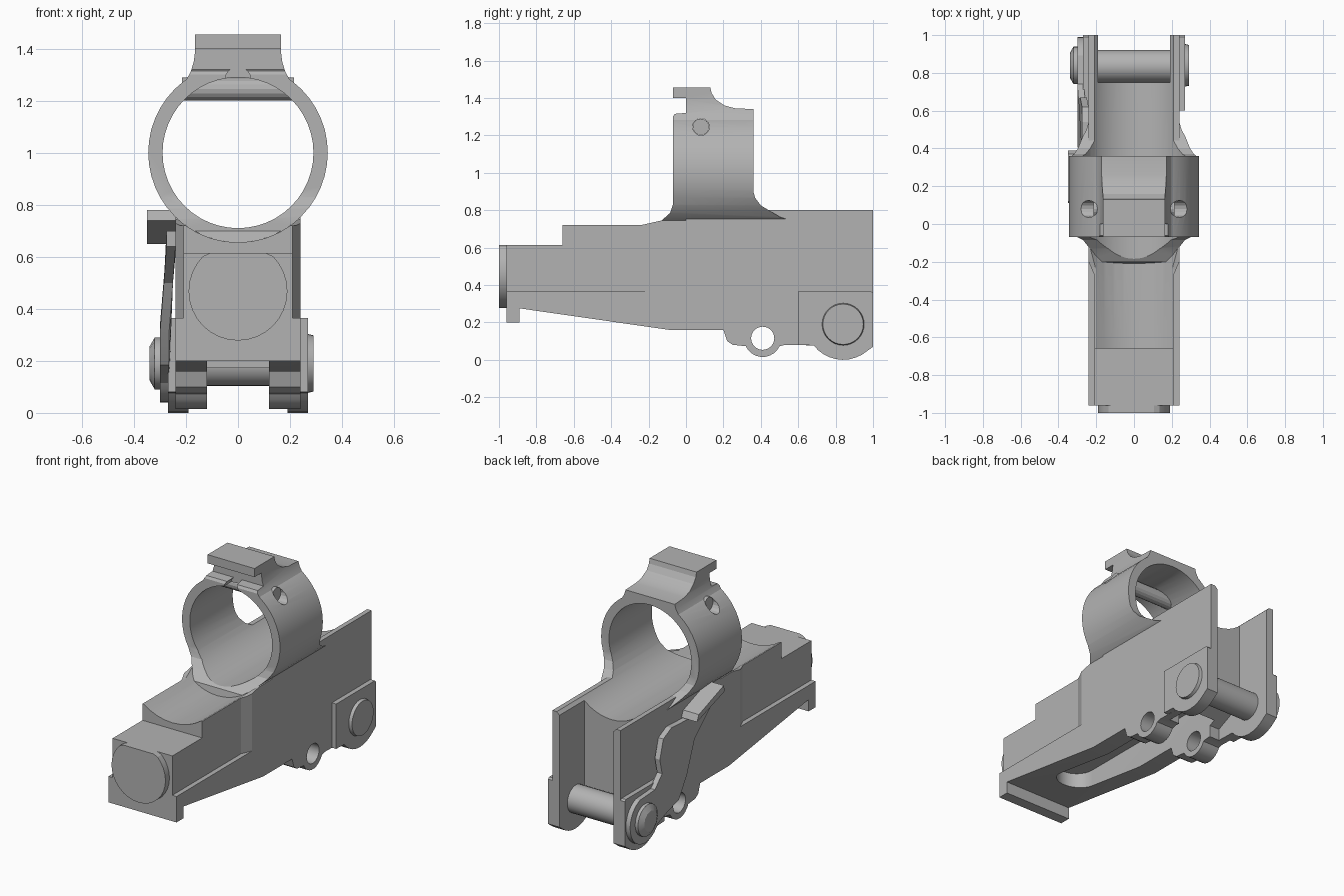
import bpy, bmesh, math

cube = bpy.data.objects.get("Cube")
if cube:
    bpy.data.objects.remove(cube, do_unlink=True)

metal = bpy.data.materials.new("matte_grey_metal")
metal.use_nodes = True
GREY = (0.45, 0.45, 0.45, 1)
metal.diffuse_color = GREY
metal.node_tree.nodes["Principled BSDF"].inputs["Base Color"].default_value = GREY


def prism(name, outline, axis, lo, hi, taper=1.0):
    """Extrude a 2D outline along an axis; taper scales the far end."""
    def place(p, d):
        return {"x": (d, p[0], p[1]), "y": (p[0], d, p[1]), "z": (p[0], p[1], d)}[axis]
    mid = [sum(p[i] for p in outline) / len(outline) for i in (0, 1)]
    far = [[m + (c - m) * taper for c, m in zip(p, mid)] for p in outline]
    bm = bmesh.new()
    a = [bm.verts.new(place(p, lo)) for p in outline]
    b = [bm.verts.new(place(p, hi)) for p in far]
    bm.faces.new(a)
    bm.faces.new(b[::-1])
    n = len(a)
    for i in range(n):
        bm.faces.new((a[i], b[i], b[(i + 1) % n], a[(i + 1) % n]))
    bmesh.ops.recalc_face_normals(bm, faces=bm.faces)
    mesh = bpy.data.meshes.new(name)
    bm.to_mesh(mesh)
    bm.free()
    mesh.materials.append(metal)
    ob = bpy.data.objects.new(name, mesh)
    bpy.context.collection.objects.link(ob)
    return ob


def arc(cx, cy, r, start=0, end=360, n=40):
    full = abs(end - start) == 360
    steps = n if full else n - 1
    return [(cx + r * math.cos(math.radians(start + (end - start) * i / steps)),
             cy + r * math.sin(math.radians(start + (end - start) * i / steps))) for i in range(n)]


def rect(a0, b0, a1, b1):
    return [(a0, b0), (a1, b0), (a1, b1), (a0, b1)]


def combine(ob, tool, op):
    mod = ob.modifiers.new(op, "BOOLEAN")
    mod.operation, mod.object, mod.solver = op, tool, "EXACT"
    bpy.context.view_layer.objects.active = ob
    bpy.ops.object.modifier_apply(modifier=mod.name)
    bpy.data.objects.remove(tool, do_unlink=True)


def cut(ob, *args):
    combine(ob, prism("cutter", *args), "DIFFERENCE")


# Main body: side profile with the bolt lug and the rounded rear foot
foot = arc(0.84, 0.2, 0.2, 218, 310, 10)
lug = arc(0.41, 0.115, 0.1, 205, 335, 10)
profile = [(-0.96, 0.2), (-0.89, 0.2), (-0.89, 0.275), (-0.09, 0.16), (0.2, 0.16),
           (0.22, 0.1), (0.25, 0.08)] + lug + [(0.53, 0.08)] + foot + [
           (1, 0.07), (1, 0.8), (0, 0.8), (0, 0.745), (-0.13, 0.745), (-0.24, 0.72),
           (-0.66, 0.72), (-0.66, 0.615), (-0.96, 0.615)]
body = prism("body", profile, "x", -0.24, 0.24)

# Narrower upper front flanks
for s in (-1, 1):
    flank = [(s * 0.21, -1.1), (s * 0.21, -0.27), (s * 0.24, -0.2), (s * 0.4, -0.2), (s * 0.4, -1.1)]
    cut(body, flank, "z", 0.365, 0.9)
# Front trough, rear gap between the cheeks, underside pockets
cut(body, arc(0, 1, 0.345), "y", -0.9, -0.07)
cut(body, rect(-0.19, 0.75, 0.19, 1.2), "z", -0.2, 1)
slot = arc(0, -0.53, 0.12, 180, 360, 16) + [(0.12, 0.6), (-0.12, 0.6)]
cut(body, slot, "z", -0.2, 0.33)
cut(body, [(0.56, -0.1), (0.56, 0.155), (0.8, 0.265), (0.8, -0.1)], "x", -0.19, 0.19)

# Ring collar with top rail, trimmed by its side profile
collar = prism("ring_collar", arc(0, 1, 0.345, n=48), "y", -0.3, 0.7)
half = [(0.165, 1.455), (0.165, 1.39), (0.17, 1.35), (0.182, 1.31), (0.205, 1.27), (0.2, 1.2)]
neck = half + [(-x, z) for x, z in reversed(half)]
combine(collar, prism("neck", neck, "y", -0.25, 0.65), "UNION")
side = [(-0.07, 0.83), (-0.085, 0.785), (-0.13, 0.745), (-0.2, 0.7), (-0.22, 0.6), (0.6, 0.6),
        (0.6, 0.735), (0.56, 0.745), (0.5, 0.765), (0.45, 0.795), (0.4, 0.825), (0.37, 0.865),
        (0.36, 0.9), (0.36, 1.34), (0.26, 1.345), (0.205, 1.36), (0.16, 1.39), (0.137, 1.425),
        (0.13, 1.455), (-0.07, 1.455), (-0.07, 1.4), (0, 1.4), (0, 1.32), (-0.06, 1.315), (-0.07, 1.3)]
combine(collar, prism("trim", side, "x", -0.6, 0.6), "INTERSECT")
combine(body, collar, "UNION")

# Bore through the ring and rear trough, cross holes, small top notch
cut(body, arc(0, 1, 0.29, n=48), "y", -0.5, 1.2)
cut(body, arc(0.08, 1.245, 0.045, n=16), "x", -0.5, 0.5)
cut(body, arc(0.41, 0.115, 0.062, n=24), "x", -0.5, 0.5)
cut(body, arc(0, 1.28, 0.05, n=16), "y", -0.2, 0.0)
parts = [body]

# Ring cross pin and front plug
parts.append(prism("ring_cross_pin", arc(0.08, 1.245, 0.044, n=16), "x", -0.215, 0.215))
plug = [(x, min(z, 0.615)) for x, z in arc(0, 0.468, 0.19, n=32)]
parts.append(prism("front_plug", plug, "y", -1, -0.95))

# Thickened rear pads on both cheeks
pad = [(0.6, 0.08)] + foot + [(1, 0.07), (1, 0.355), (0.99, 0.365), (0.6, 0.365)]
for name, s in (("left_pad", 1), ("right_pad", -1)):
    parts.append(prism(name, pad, "x", s * 0.235, s * 0.27))

# Pivot bolt with its two heads
parts.append(prism("pivot_bolt", arc(0.835, 0.19, 0.087, n=24), "x", -0.26, 0.26))
parts.append(prism("left_bolt_head", arc(0.84, 0.19, 0.115, n=32), "x", 0.26, 0.29, 0.94))
parts.append(prism("right_bolt_collar", arc(0.84, 0.19, 0.1, n=24), "x", -0.29, -0.32))
parts.append(prism("right_bolt_head", arc(0.84, 0.19, 0.1, n=12), "x", -0.32, -0.34, 0.65))

# Locking lever with its thumb tab
lever = arc(0.84, 0.19, 0.15, 70, -150, 20) + [
    (0.62, 0.15), (0.5, 0.185), (0.42, 0.31), (0.32, 0.5), (0.14, 0.64), (0.14, 0.7),
    (0.34, 0.64), (0.54, 0.65), (0.62, 0.61), (0.67, 0.5), (0.66, 0.41), (0.74, 0.34)]
arm = prism("lever_arm", lever, "x", -0.265, -0.3)
for v in arm.data.vertices:
    v.co.x += 0.025 * min(1, max(0, (v.co.z - 0.35) / 0.25))
parts.append(arm)
tab = [(0.39, 0.65), (0.37, 0.69), (0.12, 0.78), (0.11, 0.74)]
parts.append(prism("lever_tab", tab, "x", -0.24, -0.35))

# Crisp edges with smooth curves
bpy.ops.object.select_all(action="DESELECT")
for ob in parts:
    ob.select_set(True)
bpy.context.view_layer.objects.active = body
bpy.ops.object.shade_smooth_by_angle(angle=math.radians(20))
